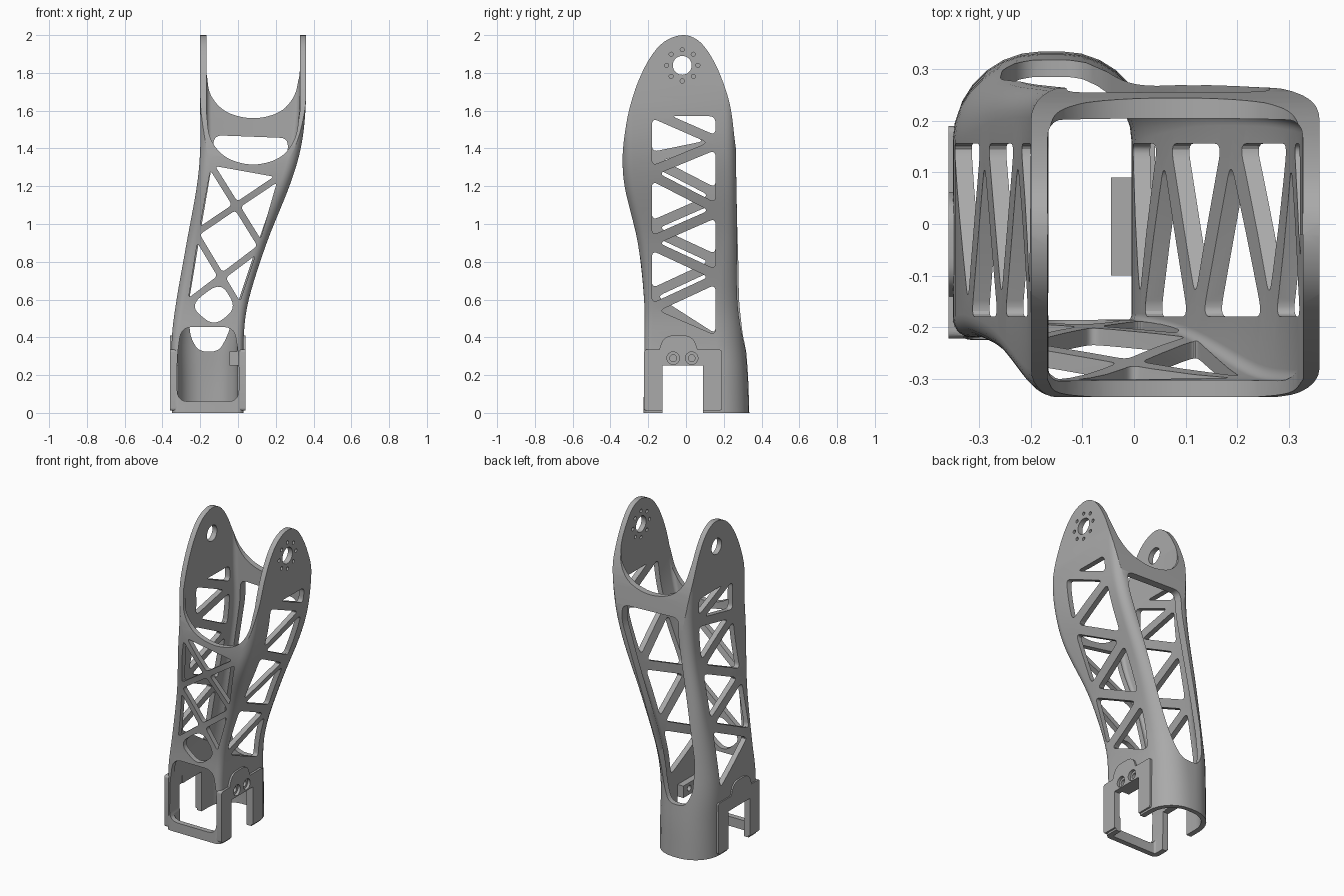
import bpy, bmesh, math
from mathutils import Vector

if "Cube" in bpy.data.objects:
    bpy.data.objects.remove(bpy.data.objects["Cube"])

grey = bpy.data.materials.new("plain grey")
grey.use_nodes = True
grey.diffuse_color = (0.4, 0.4, 0.4, 1)
grey.node_tree.nodes["Principled BSDF"].inputs["Base Color"].default_value = (0.4, 0.4, 0.4, 1)


def spline(points, steps):
    """Smooth curve through points of any dimension."""
    p = [Vector(q) for q in points]
    p = [p[0] * 2 - p[1]] + p + [p[-1] * 2 - p[-2]]
    out = []
    for a, b, c, d in zip(p, p[1:], p[2:], p[3:]):
        for i in range(steps):
            t = i / steps
            out.append((b * 2 + (c - a) * t + (a * 2 - b * 5 + c * 4 - d) * t * t
                        + (b * 3 - a - c * 3 + d) * t ** 3) / 2)
    return out + [p[-2]]


def make_object(name, bm):
    bmesh.ops.recalc_face_normals(bm, faces=bm.faces)
    mesh = bpy.data.meshes.new(name)
    bm.to_mesh(mesh)
    bm.free()
    mesh.materials.append(grey)
    ob = bpy.data.objects.new(name, mesh)
    bpy.context.collection.objects.link(ob)
    return ob


def prisms(name, axis, items):
    """Extrude outlines along x or y; items are (outline, start, end)."""
    bm = bmesh.new()
    for outline, d0, d1 in items:
        rings = [[bm.verts.new((d, u, v) if axis == "x" else (u, d, v)) for u, v in outline]
                 for d in (d0, d1)]
        bm.faces.new(rings[0])
        bm.faces.new(rings[1][::-1])
        n = len(outline)
        for i in range(n):
            j = (i + 1) % n
            bm.faces.new((rings[0][j], rings[0][i], rings[1][i], rings[1][j]))
    return make_object(name, bm)


def inset_round(points, inset, radius):
    """Shrink a convex outline by inset and round its corners."""
    p = [Vector(q) for q in points]
    n = len(p)
    area = sum(p[i].x * p[(i + 1) % n].y - p[i].y * p[(i + 1) % n].x for i in range(n))
    if area < 0:
        p.reverse()
    corners = []
    for i in range(n):
        d0, d1 = (p[i] - p[i - 1]).normalized(), (p[(i + 1) % n] - p[i]).normalized()
        n0, n1 = Vector((-d0.y, d0.x)), Vector((-d1.y, d1.x))
        corners.append(p[i] + (n0 + n1) * inset / (1 + n0.dot(n1)))
    out = []
    for i, c in enumerate(corners):
        e0, e1 = corners[i - 1] - c, corners[(i + 1) % n] - c
        a = c + e0.normalized() * min(radius, e0.length * 0.4)
        b = c + e1.normalized() * min(radius, e1.length * 0.4)
        for k in range(6):
            t = k / 5
            out.append(a * (1 - t) ** 2 + c * 2 * t * (1 - t) + b * t * t)
    return out


def circle(u, v, r, n=32):
    return [(u + r * math.cos(math.tau * i / n), v + r * math.sin(math.tau * i / n)) for i in range(n)]


def box(u0, u1, v0, v1):
    return [(u0, v0), (u1, v0), (u1, v1), (u0, v1)]


# Body sections: height, left, right, front, back, front radius, back radius
SECTIONS = [(0, -.35, .03, -.225, .335, .035, .17), (.2, -.35, .03, -.222, .328, .035, .165),
            (.4, -.35, .03, -.22, .312, .04, .15), (.6, -.325, .057, -.222, .293, .045, .12),
            (.9, -.272, .152, -.255, .275, .05, .075), (1.2, -.218, .272, -.325, .267, .055, .06),
            (1.4, -.2, .332, -.337, .264, .055, .06), (1.6, -.2, .357, -.337, .262, .055, .06),
            (1.8, -.2, .36, -.337, .262, .055, .06), (2.05, -.2, .36, -.337, .262, .055, .06)]


def loft(name, wall=0.0, extend=0.0):
    rings = spline(SECTIONS, 5)
    bm = bmesh.new()
    loops = []
    for k, (z, x0, x1, y0, y1, rf, rb) in enumerate(rings):
        # The back wall grows thicker with height
        x0, x1, y0, y1 = x0 + wall, x1 - wall, y0 + wall, y1 - wall * (.8 + .6 * z)
        z += -extend if k == 0 else extend if k == len(rings) - 1 else 0
        rf, rb = max(rf - wall, .012), max(rb - wall, .012)
        loop = []
        for cx, cy, r, start in ((x1 - rb, y1 - rb, rb, 0), (x0 + rb, y1 - rb, rb, 1),
                                 (x0 + rf, y0 + rf, rf, 2), (x1 - rf, y0 + rf, rf, 3)):
            for i in range(8):
                a = (start + i / 7) * math.pi / 2
                loop.append(bm.verts.new((cx + r * math.cos(a), cy + r * math.sin(a), z)))
        loops.append(loop)
    for a, b in zip(loops, loops[1:]):
        for i in range(len(a)):
            j = (i + 1) % len(a)
            bm.faces.new((a[i], a[j], b[j], b[i]))
    bm.faces.new(loops[0][::-1])
    bm.faces.new(loops[-1])
    return make_object(name, bm)


body = loft("hollow_limb_frame")


def combine(tool, operation):
    mod = body.modifiers.new("cut", "BOOLEAN")
    mod.object, mod.operation, mod.solver = tool, operation, "EXACT"
    bpy.ops.object.select_all(action="DESELECT")
    bpy.context.view_layer.objects.active = body
    body.select_set(True)
    bpy.ops.object.modifier_apply(modifier=mod.name)
    bpy.data.objects.remove(tool)


# Raised clip pads on both sides of the base, then the hollow and the inner bolt boss
pad = inset_round([(-.222, .012), (-.222, .335), (.19, .335), (.19, .012)], 0, .015)
bump = inset_round([(-.155, .3), (-.115, .41), (.035, .41), (.075, .3)], 0, .05)
for outline in (pad, bump):
    combine(prisms("pads", "x", [(outline, -.36, -.33), (outline, .01, .041)]), "UNION")
combine(loft("hollow", .033, .1), "DIFFERENCE")
combine(prisms("boss", "x", [(box(-.12, .09, .25, .325), -.045, .02)]), "UNION")

# Rounded side outline of the upper plates
top = spline([(-.36, 1.25), (-.34, 1.32), (-.328, 1.45), (-.302, 1.6), (-.255, 1.75), (-.19, 1.88),
              (-.115, 1.965), (-.02, 2), (.06, 1.975), (.125, 1.9), (.185, 1.78), (.235, 1.62),
              (.264, 1.4), (.3, 1.2)], 4)
outline = [(-.5, -.2), (-.5, 1.2)] + top + [(.5, 1.1), (.5, -.2)]
combine(prisms("plate_outline", "x", [(outline, -.6, .6)]), "INTERSECT")


# Saddle openings between the plates, lower at the front
def saddle(low, high):
    h = high - low
    curve = spline([(-.168, high), (-.145, low + h * .48), (-.06, low + h * .13), (.08, low),
                    (.22, low + h * .13), (.3, low + h * .48), (.328, high)], 6)
    return [(-.168, 2.2)] + curve + [(.328, 2.2)]


combine(prisms("saddles", "y", [(saddle(1.315, 1.6), -.6, -.02), (saddle(1.56, 1.82), .02, .6)]),
        "DIFFERENCE")

# Zigzag side windows with the pivot and bolt holes
BAR = .026
FRONT, BACK = -.18 - BAR, .156 + BAR
HEIGHTS = [1.596, 1.6, 1.43, 1.27, 1.07, .9, .72, .54, .372]


def side_windows(shift):
    nodes = [(FRONT if i % 2 else BACK, h + (shift if 2 < i < 8 else 0)) for i, h in enumerate(HEIGHTS)]
    return [inset_round(nodes[i:i + 3], BAR, .034) for i in range(len(nodes) - 2)]


PIVOT = (-.02, 1.84)
holes = [circle(*PIVOT, .05)]
ring = [circle(u, v, .011, 12) for u, v in circle(*PIVOT, .083, 8)]
bolts = [(-.068, .29), (.03, .29)]
left = side_windows(0) + holes + ring + [circle(u, v, .018, 20) for u, v in bolts]
combine(prisms("left_cuts", "x", [(o, -.09, .6) for o in left]), "DIFFERENCE")
combine(prisms("right_cuts", "x", [(o, -.6, -.1) for o in side_windows(.08) + holes]), "DIFFERENCE")

# Front crossed struts and the arched base opening
TL, TR, ML, MR, BL, BR = (-.155, 1.33), (.235, 1.26), (-.225, .95), (.125, .88), (-.285, .57), (.015, .55)
C1, C2, LOW = (-.009, 1.096), (-.087, .72), (-.13, .435)
front = [(TL, TR, C1), (TL, C1, ML), (TR, MR, C1), (C1, MR, C2, ML), (ML, C2, BL), (MR, BR, C2),
         (C2, BR, LOW, BL)]
cuts = [inset_round(f, .017, .02) for f in front[:-1]] + [inset_round(front[-1], .017, .09)]
cuts.append(inset_round([(-.322, .06), (.004, .06), (.004, .3), (-.02, .455), (-.3, .455), (-.322, .3)], 0, .06))
combine(prisms("front_cuts", "y", [(o, -.6, -.1) for o in cuts]), "DIFFERENCE")

# Tall open back window
back = [(-.128, 1.47), (.265, 1.455), (.262, 1.35), (.108, .91), (-.005, .57), (-.055, .41), (-.1, .325),
        (-.21, .325), (-.255, .41), (-.26, .59), (-.195, .98), (-.135, 1.33)]
combine(prisms("back_cut", "y", [(inset_round(back, 0, .045), .1, .6)]), "DIFFERENCE")

# Side clip openings and bolt counterbores
combine(prisms("clip_cuts", "x", [(box(-.125, .09, -.2, .25), -.6, .6)]
               + [(circle(u, v, .033), .024, .6) for u, v in bolts]), "DIFFERENCE")

bpy.ops.object.select_all(action="DESELECT")
body.select_set(True)
bpy.context.view_layer.objects.active = body
bpy.ops.object.shade_smooth_by_angle(angle=math.radians(32))
